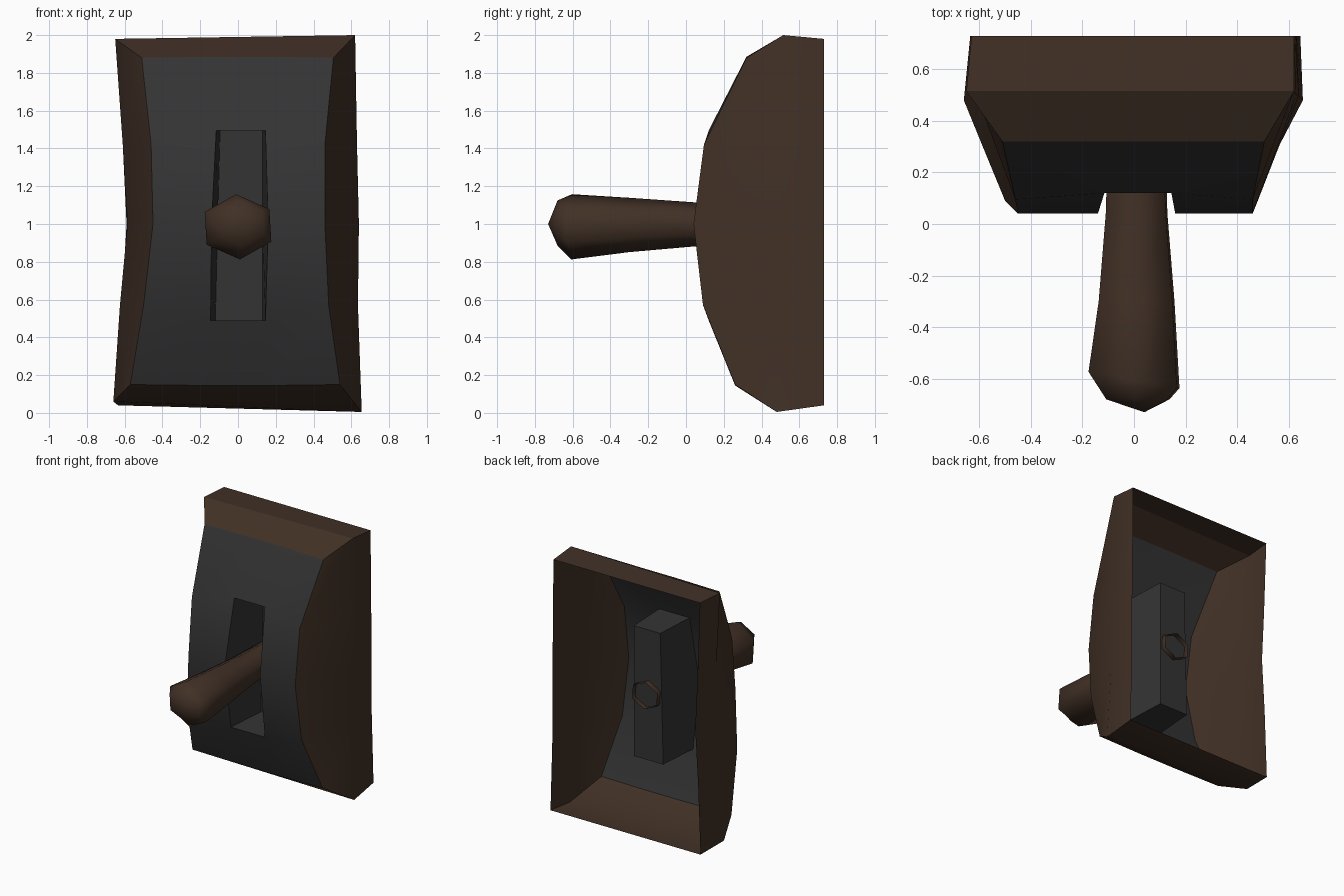
import bpy, bmesh, math

if "Cube" in bpy.data.objects:
    bpy.data.objects.remove(bpy.data.objects["Cube"])


def material(name, rgb):
    m = bpy.data.materials.new(name)
    m.diffuse_color = (*rgb, 1)
    m.use_nodes = True
    m.node_tree.nodes["Principled BSDF"].inputs["Base Color"].default_value = m.diffuse_color
    return m


GRAY = material("dark gray metal", (0.034, 0.034, 0.034))
BROWN = material("dark brown wood", (0.053, 0.030, 0.019))


def finish(bm, name, mats, angle):
    me = bpy.data.meshes.new(name)
    bm.to_mesh(me)
    bm.free()
    for m in mats:
        me.materials.append(m)
    ob = bpy.data.objects.new(name, me)
    bpy.context.collection.objects.link(ob)
    bpy.ops.object.select_all(action='DESELECT')
    ob.select_set(True)
    bpy.context.view_layer.objects.active = ob
    bpy.ops.object.shade_smooth_by_angle(angle=math.radians(angle))
    return ob


# wall plate: open-backed bowed shell, rows from bottom to top
# face z, face y, face x left/right, slot z, slot y, slot x left/right
FACE = [(0.15, 0.26, -0.57, 0.54, 0.145, 0.26, -0.16, 0.16),
        (0.57, 0.09, -0.50, 0.48, 0.49, 0.12, -0.145, 0.145),
        (1.00, 0.04, -0.45, 0.46, 1.00, 0.04, -0.14, 0.16),
        (1.42, 0.095, -0.46, 0.46, 1.495, 0.12, -0.115, 0.145),
        (1.88, 0.32, -0.51, 0.505, 1.885, 0.32, -0.13, 0.15)]
# rim z left/right, rim y, rim x left/right, back z, back x left/right
RIM = [(0.06, 0.005, 0.48, -0.66, 0.655, 0.04, -0.635, 0.645),
       (0.57, 0.57, 0.50, -0.625, 0.635, 0.57, -0.615, 0.63),
       (1.00, 1.00, 0.50, -0.585, 0.64, 1.00, -0.59, 0.63),
       (1.42, 1.42, 0.50, -0.61, 0.63, 1.42, -0.61, 0.625),
       (1.98, 2.00, 0.515, -0.65, 0.62, 1.98, -0.63, 0.62)]

bm = bmesh.new()
g = []
for (fz, fy, fl, fr, sz, sy, sl, sr), (zl, zr, ry, rl, rr, bz, bl, br) in zip(FACE, RIM):
    pts = [(bl, 0.73, bz), (rl, ry, zl), (fl, fy, fz), (sl, sy, sz),
           (sr, sy, sz), (fr, fy, fz), (rr, ry, zr), (br, 0.73, bz)]
    g.append([bm.verts.new(p) for p in pts])


def face(verts, mat):
    f = bm.faces.new(verts)
    f.material_index = mat


for r in range(4):
    for c in range(7):
        if c == 3 and r in (1, 2):
            continue  # slot opening
        face([g[r][c], g[r][c + 1], g[r + 1][c + 1], g[r + 1][c]],
             1 if c in (0, 1, 5, 6) else 0)
# top and bottom bevels and edges
b, t = g[0], g[4]
face([t[2], t[3], t[4], t[5], t[6], t[1]], 1)
face([t[1], t[6], t[7], t[0]], 1)
face([b[1], b[6], b[5], b[4], b[3], b[2]], 1)
face([b[0], b[7], b[6], b[1]], 1)
# slot pocket
loop = [g[1][3], g[1][4], g[2][4], g[3][4], g[3][3], g[2][3]]
SLOT_BACK = 0.45
back_x = [-0.12, 0.13, 0.13, 0.13, -0.095, -0.108]
back = [bm.verts.new((x, SLOT_BACK, v.co.z)) for x, v in zip(back_x, loop)]
for i in range(6):
    j = (i + 1) % 6
    face([loop[i], loop[j], back[j], back[i]], 0)
face(back, 0)
# keep the panel borders crisp
for e in bm.edges:
    if len({f.material_index for f in e.link_faces}) > 1:
        e.smooth = False
finish(bm, "wall_plate", [GRAY, BROWN], 30)

# lever: tapered six-sided handle, open at the back, domed at the front
bm = bmesh.new()
# y, radius, centre x, centre z, slant of the ring with x
RINGS = [(0.49, 0.108, 0.01, 1.0, 0), (0.04, 0.122, 0.01, 0.998, 0),
         (-0.30, 0.15, 0.01, 0.995, 0),
         (-0.605, 0.18, 0.0, 0.985, -0.18), (-0.68, 0.125, 0.015, 1.005, 0)]
rings = []
for y, rad, cx, cz, slant in RINGS:
    ring = []
    for k in range(6):
        a = math.radians(93 + 60 * k)
        dx = rad * 1.1 * math.cos(a)
        ring.append(bm.verts.new((cx + dx, y + slant * dx, cz + rad * 0.96 * math.sin(a))))
    rings.append(ring)
for p, q in zip(rings, rings[1:]):
    for k in range(6):
        j = (k + 1) % 6
        bm.faces.new([p[k], p[j], q[j], q[k]])
tip = bm.verts.new((0.04, -0.73, 1.0))
for k in range(6):
    bm.faces.new([rings[-1][k], rings[-1][(k + 1) % 6], tip])
bmesh.ops.recalc_face_normals(bm, faces=bm.faces)
# face outward
if sum(f.normal.dot(f.calc_center_median() - rings[1][0].co.lerp(rings[1][3].co, 0.5)) for f in bm.faces) < 0:
    bmesh.ops.reverse_faces(bm, faces=bm.faces)
finish(bm, "lever", [BROWN], 75)
